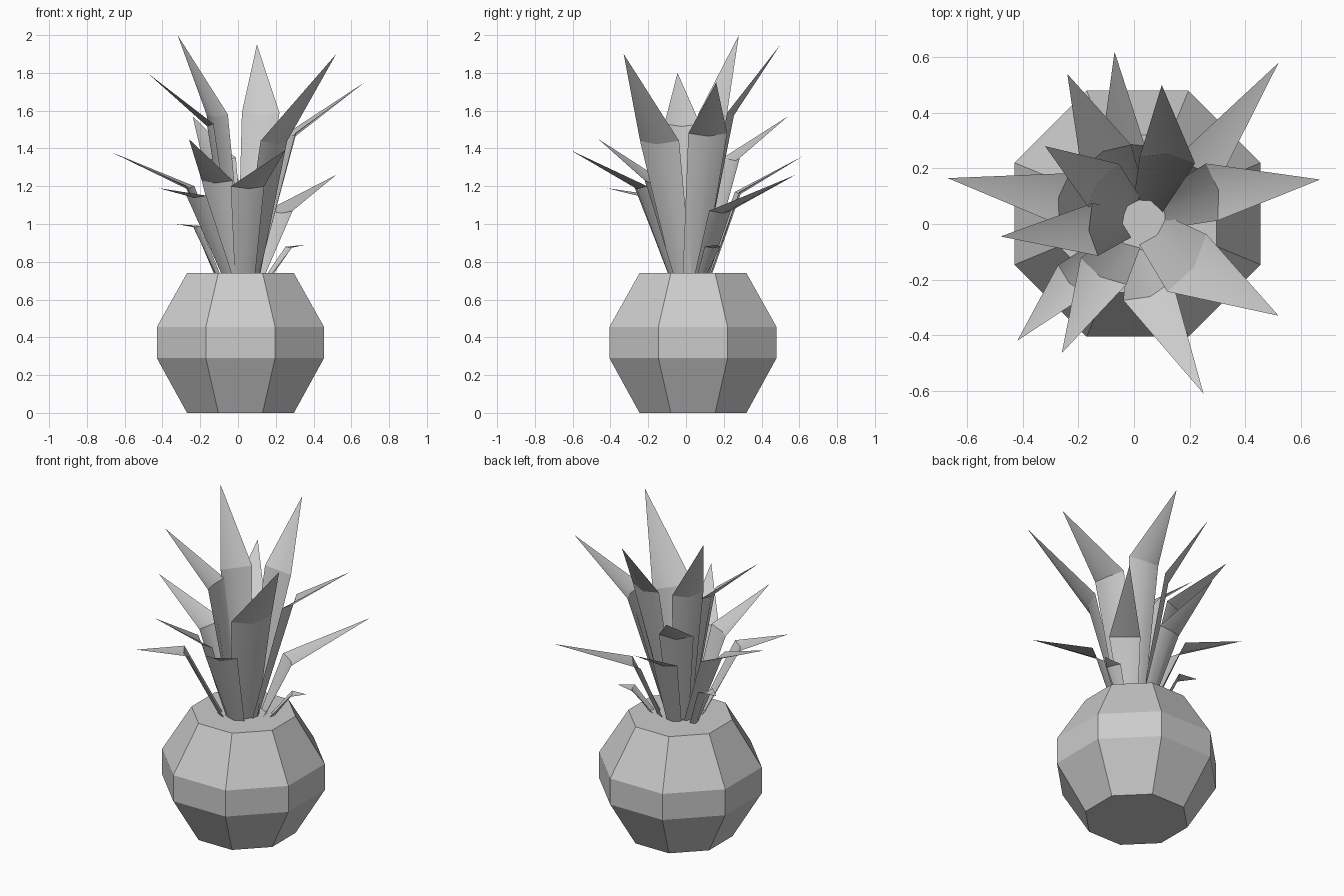
import bpy, bmesh, math
from mathutils import Vector

if "Cube" in bpy.data.objects:
    bpy.data.objects.remove(bpy.data.objects["Cube"])


def make_object(name, bm):
    mesh = bpy.data.meshes.new(name)
    bm.to_mesh(mesh)
    bm.free()
    obj = bpy.data.objects.new(name, mesh)
    bpy.context.collection.objects.link(obj)
    return obj


# Eight-sided faceted pot: (apothem, height) rings, closed top and bottom
def build_pot():
    bm = bmesh.new()
    rings = []
    for apothem, z in [(0.283, 0), (0.4425, 0.29), (0.4425, 0.455), (0.283, 0.74)]:
        r = apothem / math.cos(math.pi / 8)
        angles = [math.pi / 8 + i * math.pi / 4 for i in range(8)]
        rings.append([bm.verts.new((0.013 + r * math.cos(a), 0.037 + r * math.sin(a), z))
                      for a in angles])
    for low, high in zip(rings, rings[1:]):
        for i in range(8):
            j = (i + 1) % 8
            bm.faces.new((low[i], low[j], high[j], high[i]))
    bm.faces.new(rings[0][::-1])
    bm.faces.new(rings[-1])
    make_object("pot", bm)


# Folded blade leaf: narrow base, wide bend, pointed tip, keel on the underside
def build_leaf(name, tip, bend, width, base_radius):
    tip, bend = Vector(tip), Vector(bend)
    centre = Vector((0.03, 0.015, 0.72))
    out = (bend - centre) * Vector((1, 1, 0))
    out.normalize()
    base = centre + out * base_radius
    reach = (tip - base) * Vector((1, 1, 0))
    reach.normalize()
    bm = bmesh.new()
    rows = []
    for point, half, heading, keel in [(base, width * 0.28, out, 0.018),
                                       (bend, width * 0.5, reach, width * 0.12)]:
        side = Vector((-heading.y, heading.x, 0)) * half
        drop = (heading - Vector((0, 0, 0.6))) * keel
        rows.append([bm.verts.new(p) for p in (point - side, point + drop, point + side)])
    end = bm.verts.new(tip)
    for i in range(2):
        bm.faces.new((rows[0][i + 1], rows[0][i], rows[1][i], rows[1][i + 1]))
        bm.faces.new((rows[1][i + 1], rows[1][i], end))
    for f in bm.faces:
        f.smooth = True
    for i in range(2):
        bm.edges.get((rows[1][i], rows[1][i + 1])).smooth = False
    make_object(name, bm)


build_pot()

# Leaves: tip, bend, width, base radius
leaves = [
    # tall inner leaves
    ((-0.32, 0.28, 2.00), (-0.11, 0.14, 1.58), 0.19, 0.05),
    ((0.10, 0.50, 1.95), (0.12, 0.23, 1.59), 0.20, 0.05),
    ((0.52, -0.33, 1.90), (0.19, -0.14, 1.44), 0.25, 0.05),
    ((-0.48, -0.045, 1.80), (-0.14, -0.02, 1.53), 0.19, 0.05),
    ((0.67, 0.16, 1.75), (0.28, 0.115, 1.48), 0.21, 0.06),
    # middle leaves
    ((-0.24, 0.54, 1.57), (-0.10, 0.24, 1.35), 0.20, 0.08),
    ((-0.26, -0.465, 1.45), (-0.11, -0.17, 1.23), 0.19, 0.08),
    ((0.25, -0.61, 1.39), (0.05, -0.24, 1.20), 0.19, 0.08),
    ((-0.67, 0.165, 1.38), (-0.25, 0.09, 1.20), 0.19, 0.09),
    ((-0.07, 0.62, 1.36), (-0.04, 0.27, 1.17), 0.16, 0.10),
    # low outer leaves
    ((0.52, 0.58, 1.26), (0.22, 0.18, 1.07), 0.18, 0.10),
    ((-0.42, -0.42, 1.19), (-0.22, -0.20, 1.15), 0.15, 0.11),
    ((-0.33, 0.17, 1.00), (-0.22, 0.12, 0.99), 0.10, 0.14),
    ((0.36, 0.17, 0.89), (0.27, 0.14, 0.88), 0.09, 0.14),
]
for n, spec in enumerate(leaves, 1):
    build_leaf(f"leaf_{n}", *spec)
